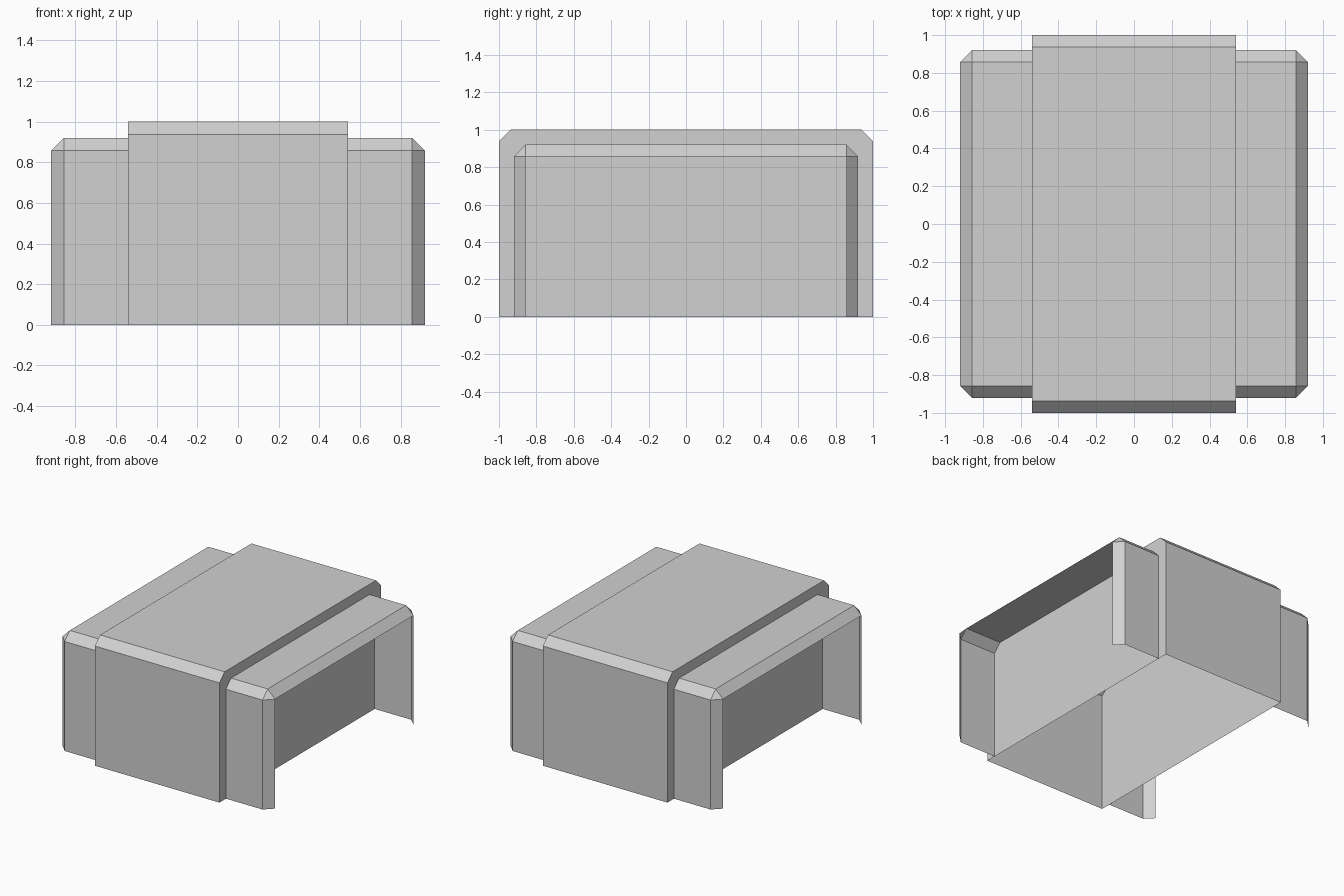
import bpy, bmesh
from mathutils import Matrix, Vector

if "Cube" in bpy.data.objects:
    bpy.data.objects.remove(bpy.data.objects["Cube"])

CHAMFER = 0.063
CORE_X = 0.54      # half width of the central cover
END = 0.92         # half size and height of the stepped end frames

grey = bpy.data.materials.new("light_grey")
grey.use_nodes = True
colour = (0.64, 0.64, 0.64, 1)
grey.diffuse_color = colour
grey.node_tree.nodes["Principled BSDF"].inputs["Base Color"].default_value = colour


def chamfered_box(hx, hy, height, pick_edge):
    """Box standing on the ground, with the picked edges cut at 45 degrees."""
    bm = bmesh.new()
    bmesh.ops.create_cube(bm, size=1, matrix=Matrix.Translation((0, 0, height / 2))
                          @ Matrix.Diagonal((2 * hx, 2 * hy, height, 1)))
    edges = [e for e in bm.edges if pick_edge((e.verts[0].co + e.verts[1].co) / 2)]
    bmesh.ops.bevel(bm, geom=edges, offset=CHAMFER, offset_type='OFFSET',
                    segments=1, profile=0.5, affect='EDGES')
    bm.normal_update()
    return bm


def drop_faces(bm, direction):
    """Open the shell on the side facing the given direction."""
    d = Vector(direction)
    faces = [f for f in bm.faces if f.normal.dot(d) > 0.99]
    bmesh.ops.delete(bm, geom=faces, context='FACES')


def finish(bm, name):
    mesh = bpy.data.meshes.new(name)
    bm.to_mesh(mesh)
    bm.free()
    mesh.materials.append(grey)
    ob = bpy.data.objects.new(name, mesh)
    bpy.context.collection.objects.link(ob)
    return ob


# Central cover: closed sides, open bottom, chamfered front and back top edges
cover = chamfered_box(CORE_X, 1, 1, lambda m: m.z > 0.9 and abs(m.y) > 0.9)
drop_faces(cover, (0, 0, -1))
finish(cover, "central_cover")

# End frames: thin shells with chamfered rims, open at the outer side and bottom
frame = chamfered_box(END, END, END, lambda m: m.z > 0.1)
drop_faces(frame, (0, 0, -1))
drop_faces(frame, (1, 0, 0))
bmesh.ops.bisect_plane(frame, geom=frame.verts[:] + frame.edges[:] + frame.faces[:],
                       plane_co=(CORE_X, 0, 0), plane_no=(1, 0, 0), clear_inner=True)
frames = finish(frame, "end_frames")
frames.modifiers.new("mirror_sides", 'MIRROR').use_axis = (True, False, False)
